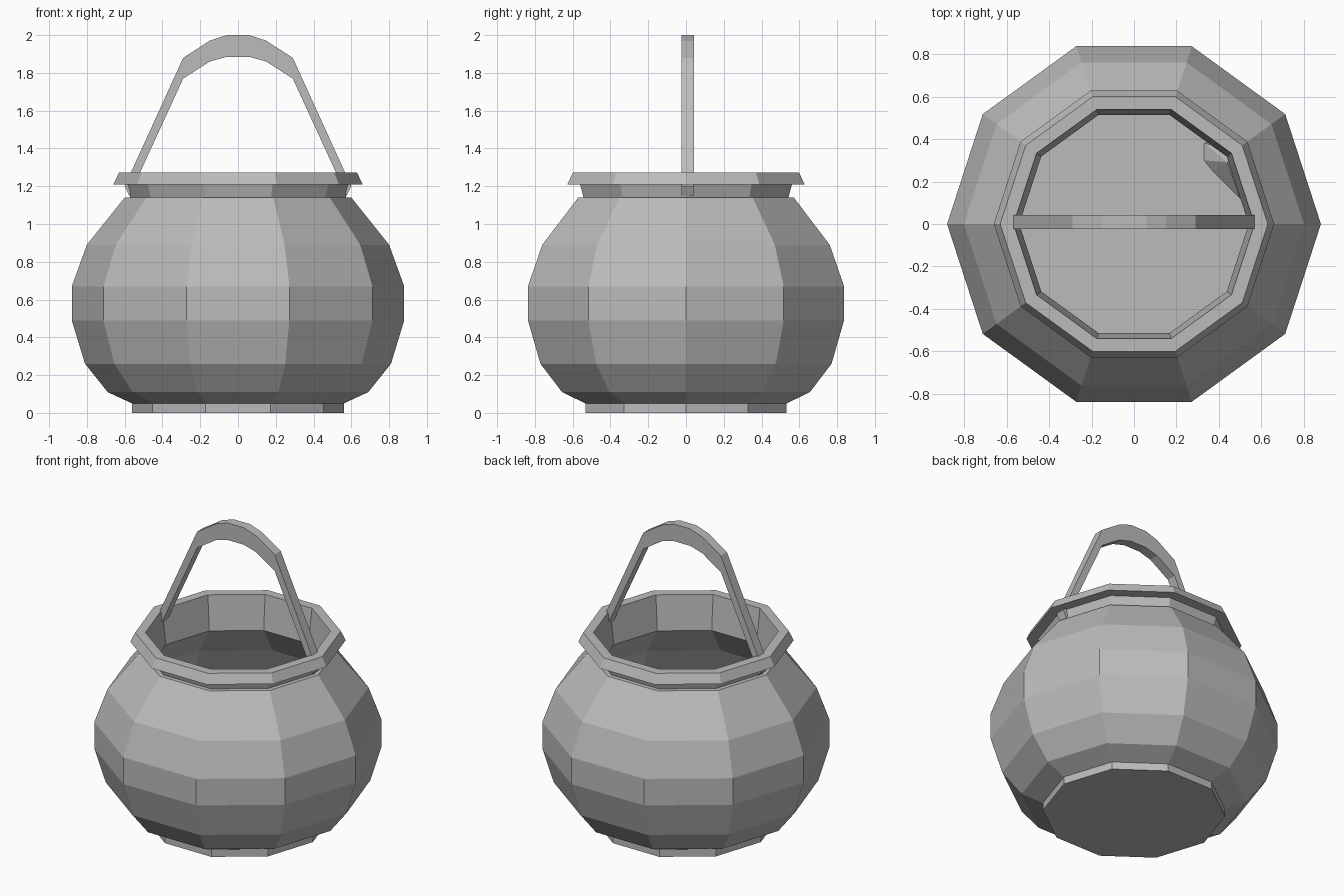
import bpy, bmesh
from math import cos, sin, pi

SIDES = 10

cube = bpy.data.objects.get("Cube")
if cube:
    bpy.data.objects.remove(cube, do_unlink=True)

grey = bpy.data.materials.new("grey_iron")
grey.use_nodes = True
colour = (0.5, 0.5, 0.5, 1)
grey.diffuse_color = colour
grey.node_tree.nodes["Principled BSDF"].inputs["Base Color"].default_value = colour


def finish(name, bm):
    bmesh.ops.recalc_face_normals(bm, faces=bm.faces)
    mesh = bpy.data.meshes.new(name)
    bm.to_mesh(mesh)
    bm.free()
    mesh.materials.append(grey)
    ob = bpy.data.objects.new(name, mesh)
    bpy.context.collection.objects.link(ob)
    return ob


def lathe(name, profile):
    """Spin a (radius, height) profile into a ten-sided solid, capped at both ends."""
    bm = bmesh.new()
    rings = [[bm.verts.new((r * cos(2 * pi * i / SIDES), r * sin(2 * pi * i / SIDES), z))
              for i in range(SIDES)] for r, z in profile]
    for a, b in zip(rings, rings[1:]):
        for i in range(SIDES):
            j = (i + 1) % SIDES
            bm.faces.new((a[i], a[j], b[j], b[i]))
    bm.faces.new(rings[0][::-1])
    bm.faces.new(rings[-1])
    return finish(name, bm)


# Hollow pot: foot, belly, neck, flared rim, then down the inside to the floor
foot = [(0.56, 0), (0.56, 0.05)]
belly = [(0.69, 0.11), (0.81, 0.26), (0.88, 0.49), (0.88, 0.67), (0.80, 0.89), (0.60, 1.14)]
neck = [(0.57, 1.14), (0.59, 1.21)]
rim = [(0.66, 1.21), (0.63, 1.272), (0.567, 1.272)]
inside = [(0.54, 1.04), (0.73, 0.82), (0.81, 0.65), (0.81, 0.50), (0.75, 0.30), (0.63, 0.15)]
lathe("pot", foot + belly + neck + rim + inside)

# Arched handle: outer and inner edge of one half, mirrored and given depth
outer = [(0.60, 1.20), (0.29, 1.88), (0.15, 1.97), (0.06, 2.0)]
inner = [(0.575, 1.15), (0.29, 1.77), (0.15, 1.86), (0.06, 1.885)]
outer += [(-x, z) for x, z in reversed(outer)]
inner += [(-x, z) for x, z in reversed(inner)]
bm = bmesh.new()
sections = []
for (xo, zo), (xi, zi) in zip(outer, inner):
    sections.append([bm.verts.new(p) for p in (
        (xo, -0.023, zo), (xo, 0.042, zo), (xi, 0.042, zi), (xi, -0.023, zi))])
for a, b in zip(sections, sections[1:]):
    for k in range(4):
        m = (k + 1) % 4
        bm.faces.new((a[k], a[m], b[m], b[k]))
bm.faces.new(sections[0])
bm.faces.new(sections[-1][::-1])
finish("handle", bm)

# Small sloping lump on the floor against the inner wall
bm = bmesh.new()
for p in ((0.33, 0.38, 0.15), (0.33, 0.30, 0.15), (0.37, 0.25, 0.15), (0.50, 0.12, 0.15),
          (0.58, 0.20, 0.15), (0.46, 0.40, 0.15), (0.44, 0.29, 0.24), (0.50, 0.34, 0.26)):
    bm.verts.new(p)
bmesh.ops.convex_hull(bm, input=bm.verts)
finish("floor_lump", bm)
